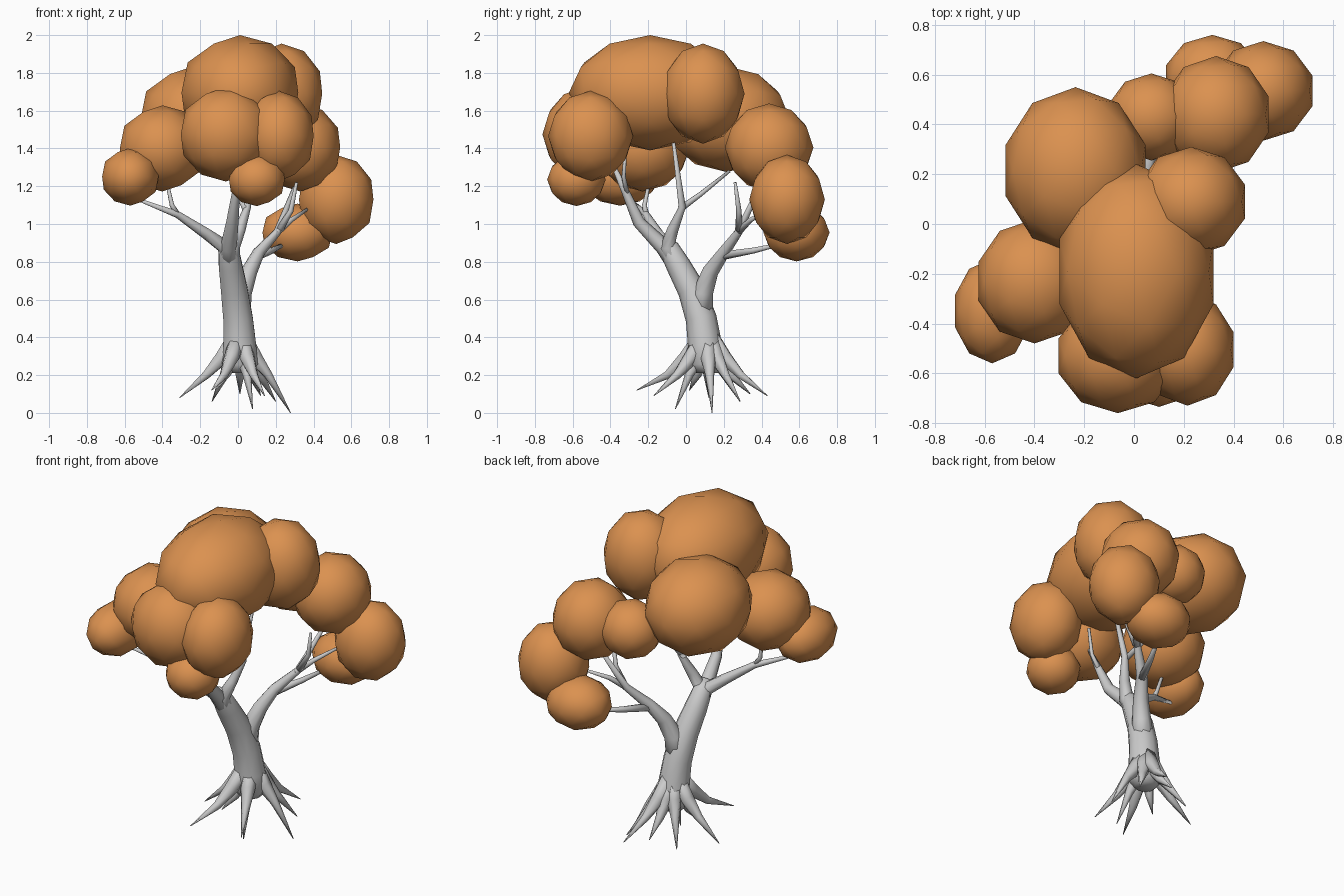
import bpy, bmesh
from math import cos, sin, radians
from mathutils import Vector, Matrix

cube = bpy.data.objects.get("Cube")
if cube:
    bpy.data.objects.remove(cube)


def material(name, rgb):
    m = bpy.data.materials.new(name)
    m.use_nodes = True
    m.diffuse_color = (*rgb, 1)
    bsdf = next(n for n in m.node_tree.nodes if n.type == 'BSDF_PRINCIPLED')
    bsdf.inputs["Base Color"].default_value = (*rgb, 1)
    return m


BARK = material("pale grey bark", (.6, .6, .6))
LEAF = material("autumn orange leaves", (.71, .285, .08))


def finish(name, bm, mat):
    """Turn a bmesh into a smooth shaded object of one colour."""
    bmesh.ops.recalc_face_normals(bm, faces=bm.faces)
    for face in bm.faces:
        face.smooth = True
    mesh = bpy.data.meshes.new(name)
    bm.to_mesh(mesh)
    bm.free()
    mesh.materials.append(mat)
    bpy.context.collection.objects.link(bpy.data.objects.new(name, mesh))


def tube(name, points, radii, sides=8):
    """Closed tube through the points, with a radius at each."""
    bm = bmesh.new()
    points = [Vector(p) for p in points]
    last = len(points) - 1
    rings = []
    for i, (point, radius) in enumerate(zip(points, radii)):
        along = points[min(i + 1, last)] - points[max(i - 1, 0)]
        turn = Vector((0, 0, 1)).rotation_difference(along).to_matrix().to_4x4()
        ring = bmesh.ops.create_circle(bm, segments=sides, radius=radius,
                                       matrix=Matrix.Translation(point) @ turn)
        rings.append(ring["verts"])
    for low, high in zip(rings, rings[1:]):
        for k in range(sides):
            n = (k + 1) % sides
            bm.faces.new((low[k], low[n], high[n], high[k]))
    bm.faces.new(rings[0])
    bm.faces.new(rings[-1])
    finish(name, bm, BARK)


def branch(name, thick, thin, *points):
    """Branch that tapers evenly from thick to thin."""
    step = (thick - thin) / (len(points) - 1)
    tube(name, points, [thick - step * i for i in range(len(points))])


def root(name, angle, reach, tip_height):
    """Pointed root that leaves the trunk foot and drops to its tip."""
    out = Vector((cos(radians(angle)), sin(radians(angle)), 0)) * reach
    foot = Vector((.01, .11, 0))
    profile = ((.08, .4), (.3, .29), (.56, .2), (1, tip_height))
    tube(name, [foot + out * t + Vector((0, 0, z)) for t, z in profile],
         (.045, .042, .024, .002), sides=6)


def clump(name, centre, half_size):
    """Faceted leaf ball stretched to its half sizes."""
    bm = bmesh.new()
    bmesh.ops.create_icosphere(bm, subdivisions=2, radius=1)
    bmesh.ops.scale(bm, vec=half_size, verts=bm.verts)
    bmesh.ops.translate(bm, vec=centre, verts=bm.verts)
    finish(name, bm, LEAF)


# Trunk leaning forward, flared at its foot
tube("trunk",
     [(.01, .11, .21), (.01, .11, .26), (.01, .1, .36), (0, .08, .5),
      (-.02, .03, .65), (-.04, -.04, .78), (-.05, -.09, .87), (-.05, -.13, .92)],
     (.06, .1, .09, .082, .074, .065, .055, .03), sides=10)

# Main limbs, each followed by the twigs that split from it
branch("front_limb", .055, .01, (-.04, -.03, .76), (-.05, -.12, .88), (-.03, -.25, 1.01), (-.01, -.32, 1.17), (0, -.39, 1.32))
branch("front_twig", .014, .008, (-.01, -.31, 1.15), (.03, -.33, 1.25), (.06, -.32, 1.4))
branch("side_limb", .052, .008, (-.04, -.03, .76), (-.07, -.1, .88), (-.17, -.15, .95), (-.32, -.21, 1.05), (-.53, -.3, 1.13))
branch("side_twig", .016, .008, (-.32, -.21, 1.05), (-.35, -.22, 1.1), (-.38, -.19, 1.24))
branch("middle_limb", .052, .008, (-.04, -.03, .76), (-.03, -.1, .88), (.01, -.07, .97), (.05, -.02, 1.09), (.1, -.07, 1.46))
branch("middle_twig", .018, .008, (.04, -.03, 1.08), (0, .08, 1.16), (-.06, .23, 1.28))
branch("back_limb", .065, .01, (0, .08, .5), (.02, .09, .64), (.06, .13, .75), (.11, .2, .85), (.21, .28, .96), (.31, .4, 1.22))
branch("back_upper_twig", .02, .008, (.22, .28, .97), (.28, .28, 1.07), (.31, .26, 1.22))
branch("back_outer_twig", .02, .008, (.2, .27, .95), (.28, .34, 1.02), (.37, .44, 1.08))
branch("back_lower_twig", .025, .008, (.1, .18, .83), (.18, .36, .86), (.26, .53, .9))

# Roots spreading round the foot
root("left_root", 6, .27, 0)
root("back_left_root", 43, .26, .06)
root("back_long_root", 71, .34, .09)
root("back_root", 90, .23, .1)
root("back_right_root", 130, .23, .06)
root("right_root", 178, .32, .08)
root("right_short_root", 215, .16, .12)
root("front_right_root", 248, .4, .12)
root("front_short_root", 292, .18, .02)
root("front_left_root", 295, .31, .09)

# Leaf clumps of the main crown
clump("crown_top", (.01, -.19, 1.695), (.325, .43, .305))
clump("crown_back", (-.235, .215, 1.555), (.295, .335, .28))
clump("crown_shoulder", (.23, .09, 1.69), (.227, .22, .265))
clump("crown_side", (-.4, -.23, 1.4), (.237, .25, .228))
clump("crown_side_tip", (-.57, -.35, 1.25), (.157, .21, .153))
clump("crown_front", (-.065, -.53, 1.475), (.25, .23, .25))
clump("crown_front_corner", (.215, -.505, 1.465), (.195, .225, .24))
clump("crown_front_low", (.1, -.58, 1.235), (.155, .155, .14))

# Leaf clumps of the back branch
clump("branch_clump_inner", (.07, .43, 1.41), (.18, .175, .17))
clump("branch_clump_upper", (.33, .44, 1.405), (.222, .235, .233))
clump("branch_clump_outer", (.52, .535, 1.13), (.207, .2, .236))
clump("branch_clump_low", (.315, .585, .955), (.195, .175, .153))
